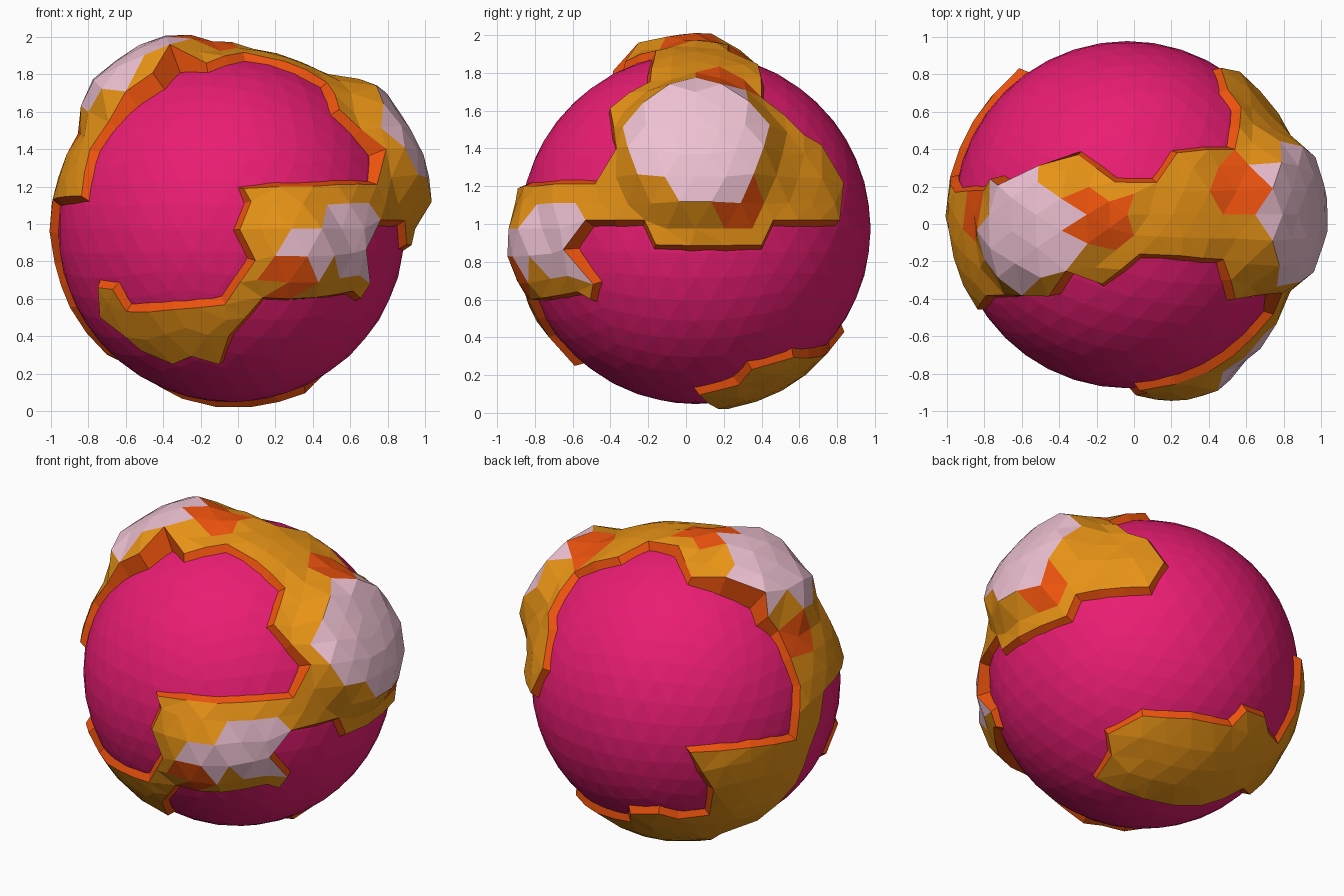
import bpy, bmesh, math, random
from mathutils import Vector, geometry

if "Cube" in bpy.data.objects:
    bpy.data.objects.remove(bpy.data.objects["Cube"])

random.seed(4)
CENTRE = Vector((-0.035, 0.05, 0.975))
SEA, LAND = 0.928, 0.968
VIEWS = {"front": (0, 2, 1, -1), "back": (0, 2, 1, 1), "left": (1, 2, 0, -1),
         "right": (1, 2, 0, 1), "top": (0, 1, 2, 1), "bottom": (0, 1, 2, -1)}


def on_globe(view, a, b):
    """Direction from the globe centre to a point seen at (a, b) in a flat view."""
    i, j, k, sign = VIEWS[view]
    d = Vector((0, 0, 0))
    d[i], d[j] = a - CENTRE[i], b - CENTRE[j]
    d[k] = sign * math.sqrt(max(0.0004, LAND ** 2 - d[i] ** 2 - d[j] ** 2))
    return d.normalized()


def material(name, rgb):
    m = bpy.data.materials.new(name)
    m.diffuse_color = (*rgb, 1)
    m.use_nodes = True
    m.node_tree.nodes["Principled BSDF"].inputs["Base Color"].default_value = m.diffuse_color
    return m


sea_mat = material("sea_pink", (0.82, 0.012, 0.17))
land_mat = material("land_gold", (0.80, 0.29, 0.008))
cliff_mat = material("cliff_orange", (0.84, 0.085, 0.004))
peak_mat = material("peak_pale_pink", (0.85, 0.53, 0.64))

# Coastline: one closed loop, traced side by side
COAST = [
    ("bottom", [(.41, .57), (.5, .35), (.41, .28), (.36, .07), (.07, .17),
                (-.3, .27), (-.53, .39), (-.70, .25)]),
    ("left", [(.13, .55), (.11, .79), (-.03, 1.13)]),
    ("front", [(-.84, 1.15), (-.79, 1.4)]),
    ("top", [(-.57, -.36), (-.43, -.36), (-.33, -.22), (-.17, -.32), (.03, -.16),
             (.25, -.17), (.48, -.19), (.54, -.4)]),
    ("front", [(.75, 1.38), (.74, 1.21), (.4, 1.2), (.03, 1.19), (.07, 1.12),
               (.01, .97), (.09, .81), (-.07, .57), (-.35, .54), (-.6, .53),
               (-.67, .65), (-.75, .66), (-.74, .5), (-.6, .4), (-.52, .32),
               (-.35, .25), (-.25, .29), (-.1, .25), (-.05, .4), (.13, .61),
               (.4, .62), (.62, .64), (.66, .6), (.71, .68)]),
    ("right", [(-.62, .87), (-.52, 1.02), (-.22, 1.02), (-.16, .89), (.4, .89),
               (.46, 1.02), (.81, 1.02), (.84, 1.22), (.72, 1.42)]),
    ("top", [(.57, .62), (.54, .4), (.23, .38), (.12, .22), (-.1, .22), (-.3, .37),
             (-.47, .29), (-.65, .19), (-.73, .23), (-.8, .18)]),
    ("left", [(.17, 1.23), (.25, .91), (.55, .94)]),
    ("back", [(-.61, .95), (-.69, .67), (-.61, .45), (-.45, .42), (-.36, .46),
              (-.18, .43), (-.13, .33)]),
    ("bottom", [(.15, .72)]),
]

# Mountains: direction, plateau radius, foot radius, extra height
PEAKS = [(on_globe("top", -.53, -.02), .29, .44, .125),
         (on_globe("right", .06, 1.42), .33, .50, .13),
         (on_globe("front", .35, .86), .12, .36, .09),
         (on_globe("front", .62, .92), .14, .30, .04),
         (on_globe("top", -.16, .08), .10, .26, .04)]
SNOW = [(on_globe("top", -.55, -.03), .29), (on_globe("right", .06, 1.43), .345),
        (on_globe("front", .38, .88), .14), (on_globe("front", .61, .92), .21)]
ROCK = [(on_globe("top", -.17, .03), .15), (on_globe("top", .54, .18), .17),
        (on_globe("right", .28, 1.1), .13), (on_globe("right", .18, 1.76), .13),
        (on_globe("front", .27, .75), .13), (on_globe("left", .08, 1.5), .13)]


def height(d):
    h = 0
    for c, flat, foot, up in PEAKS:
        t = (foot - (d - c).length) / (foot - flat)
        h = max(h, up * min(1, max(0, t)))
    return h


def near(d, spots):
    return any((d - c).length < r for c, r in spots)


# Coast directions, with long stretches divided
corners = [on_globe(v, a, b) for v, pts in COAST for a, b in pts]
coast = []
for p, q in zip(corners, corners[1:] + corners[:1]):
    n = max(1, round((p - q).length / 0.17))
    coast += [p.lerp(q, i / n).normalized() for i in range(n)]

# Sea: faceted ball
bm = bmesh.new()
bmesh.ops.create_icosphere(bm, subdivisions=4, radius=1)
grid = [v.co.normalized() for v in bm.verts]
for v in bm.verts:
    v.co = CENTRE + v.co * SEA
mesh = bpy.data.meshes.new("sea")
bm.to_mesh(mesh)
bm.free()
mesh.materials.append(sea_mat)
bpy.context.collection.objects.link(bpy.data.objects.new("sea", mesh))

# Land: flatten from a pole in the open sea, triangulate, wrap back on the globe
pole = Vector((-.1, .93, .25)).normalized()
e1 = pole.orthogonal().normalized()
e2 = pole.cross(e1)


def flatten(d):
    return Vector((d.dot(e1), d.dot(e2))) / (1 - d.dot(pole))


def wrap(p):
    s = p.length_squared
    return ((e1 * p.x + e2 * p.y) * 2 + pole * (s - 1)) / (s + 1)


inner = [d for d in grid if d.dot(pole) < 0.97 and min((d - c).length for c in coast) > 0.085]
n = len(coast)
points = [flatten(d) for d in coast + inner]
edges = [(i, (i + 1) % n) for i in range(n)]
flat, _, tris, *_ = geometry.delaunay_2d_cdt(points, edges, [], 1, 1e-5)

bm = bmesh.new()
verts = []
for p in flat:
    d = wrap(p)
    verts.append(bm.verts.new(d * (LAND + height(d) + random.uniform(-.006, .006))))
for t in tris:
    bm.faces.new([verts[i] for i in t])
bmesh.ops.delete(bm, geom=[v for v in bm.verts if not v.link_faces], context='VERTS')
for f in bm.faces:
    d = f.calc_center_median().normalized()
    f.material_index = 2 if near(d, SNOW) else 1 if near(d, ROCK) else 0

# Cliffs: coast edges sloped outwards down into the sea
rim = [e for e in bm.edges if e.is_boundary]
outward = {}
for e in rim:
    a, b = e.verts
    mid = (a.co + b.co) / 2
    side = (b.co - a.co).cross(mid).normalized()
    if side.dot(mid - e.link_faces[0].calc_center_median()) < 0:
        side.negate()
    for v in e.verts:
        outward[v] = outward.get(v, Vector()) + side
base = {}
for v, o in outward.items():
    base[v] = bm.verts.new((v.co.normalized() + o.normalized() * 0.045).normalized() * (SEA - .012))
for e in rim:
    a, b = e.verts
    bm.faces.new((a, b, base[b], base[a])).material_index = 1
bm.normal_update()
for f in bm.faces:
    if f.normal.dot(f.calc_center_median()) < 0:
        f.normal_flip()
bmesh.ops.translate(bm, verts=bm.verts, vec=CENTRE)
mesh = bpy.data.meshes.new("land")
bm.to_mesh(mesh)
bm.free()
for m in (land_mat, cliff_mat, peak_mat):
    mesh.materials.append(m)
bpy.context.collection.objects.link(bpy.data.objects.new("land", mesh))
